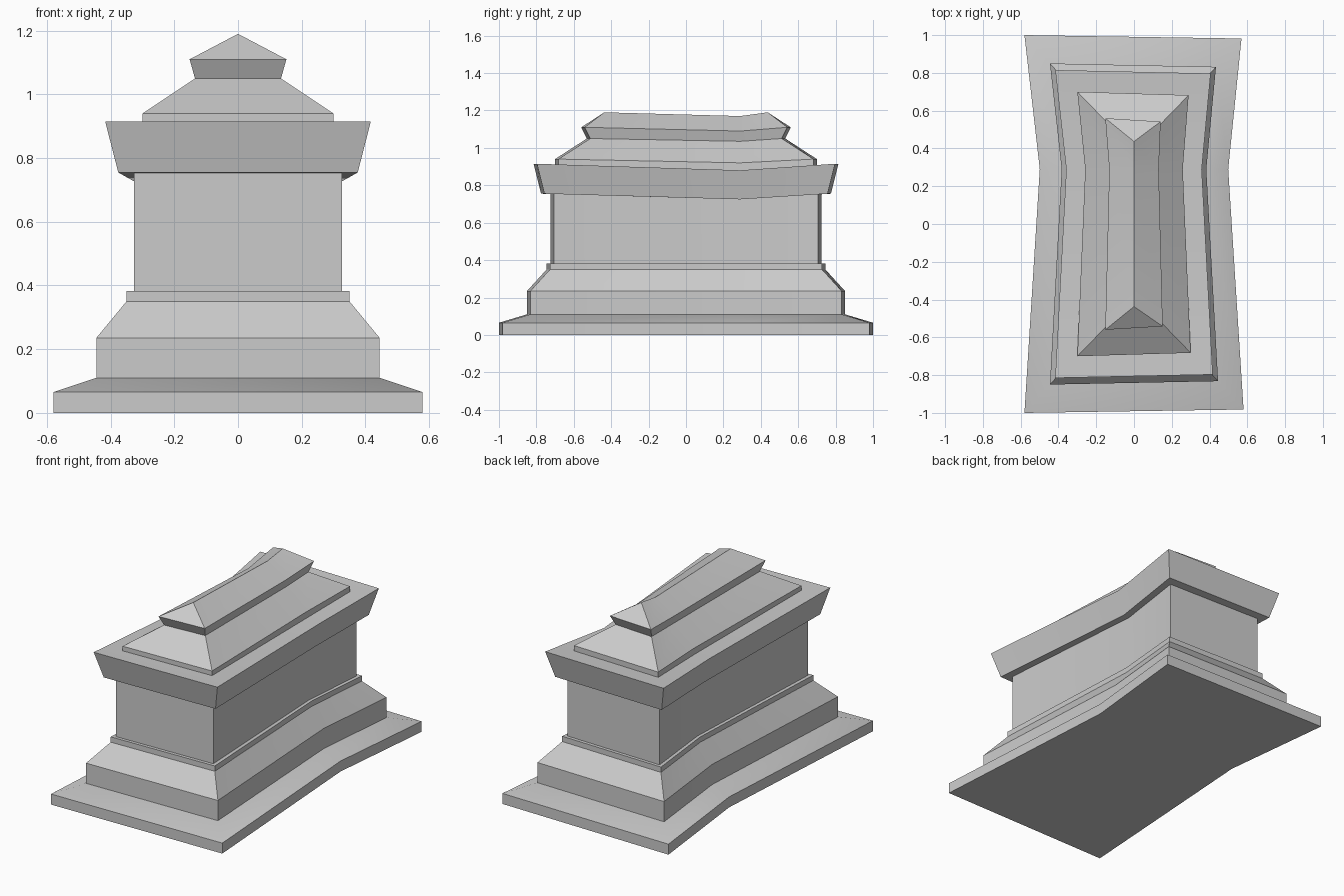
import bpy
import bmesh
import math

cube = bpy.data.objects.get("Cube")
if cube:
    bpy.data.objects.remove(cube)

# One plain stone colour
stone = bpy.data.materials.new("grey_stone")
stone.use_nodes = True
GREY = (0.6, 0.6, 0.6, 1.0)
stone.diffuse_color = GREY
stone.node_tree.nodes["Principled BSDF"].inputs["Base Color"].default_value = GREY

WAIST_Y = 0.29      # where the long sides pinch inwards
PINCH = 0.86        # width factor at the waist


def ring(half_x, half_y, z, sag=0.0):
    """Six-point outline: four weathered corners and a pinched, sagging waist."""
    waist = half_x * PINCH
    skew = 0.018 if half_x else 0.0
    nip = 0.011 if half_x else 0.0
    return [(-half_x, -half_y, z), (half_x, -half_y + skew, z),
            (waist, WAIST_Y, z - sag),
            (half_x - nip, half_y - skew, z), (-half_x, half_y, z),
            (-waist, WAIST_Y, z - sag)]


def build(name, levels):
    """Loft a part through its levels (half width, half length, height, sag)."""
    bm = bmesh.new()
    rings = [[bm.verts.new(p) for p in ring(*lv)] for lv in levels]
    for low, high in zip(rings, rings[1:]):
        for i in range(6):
            j = (i + 1) % 6
            bm.faces.new((low[i], low[j], high[j], high[i]))
    # End caps, split at the waist
    for r in (rings[0], rings[-1]):
        if r is rings[-1] and levels[-1][0] == 0:
            continue
        bm.faces.new((r[0], r[1], r[2], r[5]))
        bm.faces.new((r[5], r[2], r[3], r[4]))
    bmesh.ops.remove_doubles(bm, verts=bm.verts, dist=0.0005)
    bmesh.ops.recalc_face_normals(bm, faces=bm.faces)
    mesh = bpy.data.meshes.new(name)
    bm.to_mesh(mesh)
    bm.free()
    mesh.materials.append(stone)
    obj = bpy.data.objects.new(name, mesh)
    bpy.context.collection.objects.link(obj)
    bpy.ops.object.select_all(action='DESELECT')
    obj.select_set(True)
    bpy.context.view_layer.objects.active = obj
    bpy.ops.object.shade_smooth_by_angle(angle=math.radians(30))


# Base plate with shallow sloping top
build("base_plate", [(0.58, 1.0, 0), (0.58, 1.0, 0.065), (0.445, 0.85, 0.11)])

# Stepped plinth
build("plinth", [(0.445, 0.85, 0.09), (0.445, 0.85, 0.235),
                 (0.35, 0.745, 0.35), (0.35, 0.745, 0.383)])

# Plain chest walls
build("chest", [(0.327, 0.725, 0.37), (0.327, 0.725, 0.78, 0.03)])

# Flared cornice slab
build("cornice", [(0.376, 0.775, 0.755, 0.03), (0.417, 0.815, 0.915, 0.035)])

# Stepped lid with hipped ridge
build("lid", [(0.3, 0.7, 0.89, 0.035), (0.3, 0.7, 0.94, 0.02),
              (0.135, 0.53, 1.05, 0.015), (0.152, 0.56, 1.11, 0.02),
              (0, 0.437, 1.19, 0.02)])
